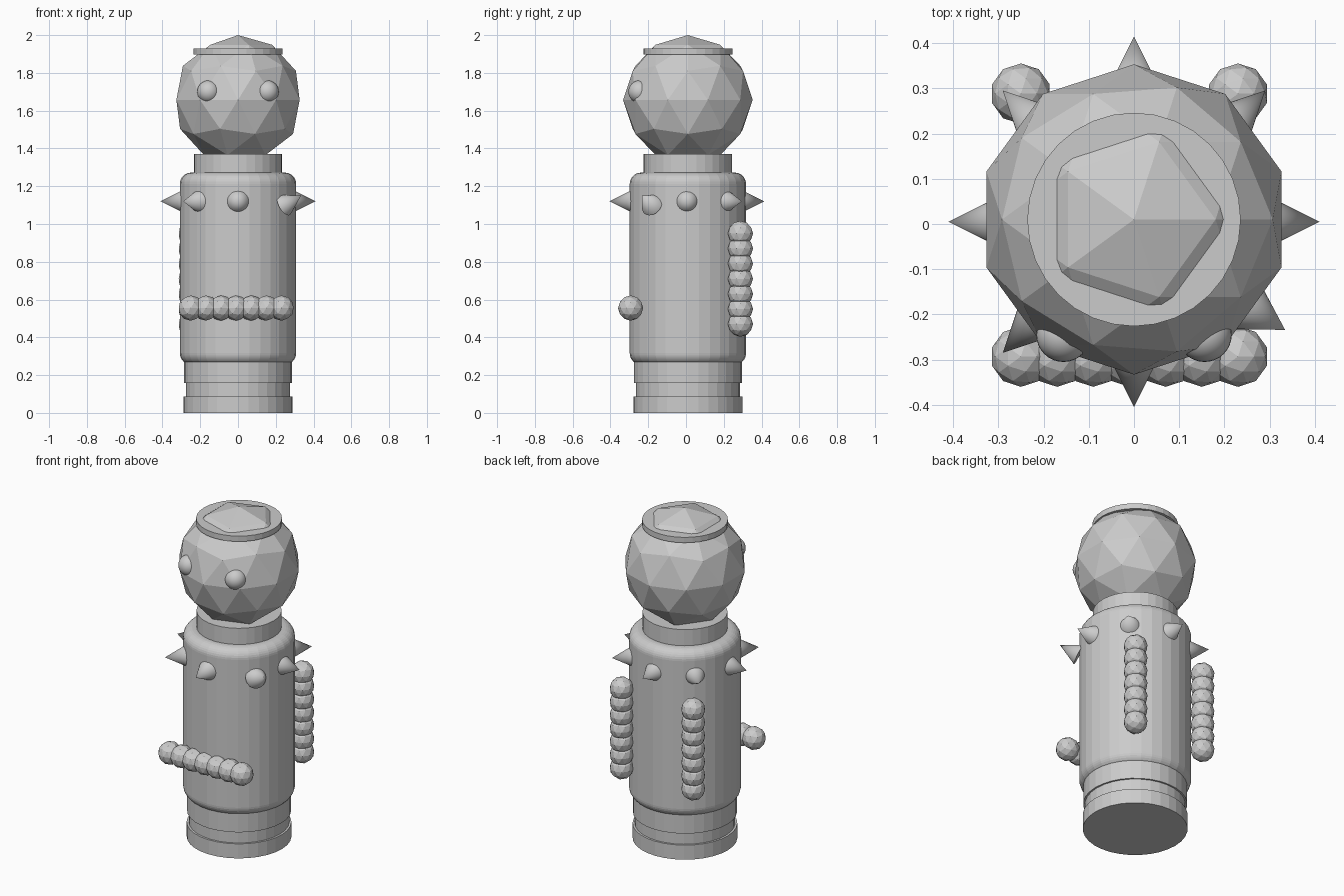
import bpy, math
from mathutils import Vector

if "Cube" in bpy.data.objects:
    bpy.data.objects.remove(bpy.data.objects["Cube"])

CY = 0.01  # axis of the body in y


def disc(name, r, z0, z1):
    """Upright 32-sided cylinder between two heights."""
    bpy.ops.mesh.primitive_cylinder_add(vertices=32, radius=r, depth=z1 - z0,
                                        location=(0, CY, (z0 + z1) / 2))
    ob = bpy.context.object
    ob.name = name
    return ob


def ball(name, r, loc):
    """Low-poly faceted ball."""
    bpy.ops.mesh.primitive_ico_sphere_add(subdivisions=2, radius=r, location=loc)
    bpy.context.object.name = name


def spike(name, base, tip):
    """Smooth cone from a base centre to a tip."""
    base, tip = Vector(base), Vector(tip)
    d = tip - base
    bpy.ops.mesh.primitive_cone_add(vertices=32, radius1=0.06, radius2=0,
                                    depth=d.length, location=(base + tip) / 2,
                                    rotation=d.to_track_quat('Z', 'Y').to_euler())
    bpy.context.object.name = name
    bpy.ops.object.shade_smooth_by_angle(angle=math.radians(40))


def chain(name, start, step, count=7):
    """Row of overlapping balls."""
    for i in range(count):
        ball(f"{name}_{i + 1}", 0.067, Vector(start) + i * Vector(step))


# stepped base
disc("base_foot", 0.288, 0.0, 0.088)
disc("base_groove", 0.276, 0.08, 0.16)
disc("base_collar", 0.286, 0.157, 0.35)

# rounded body
body = disc("body", 0.308, 0.256, 1.272)
bev = body.modifiers.new("round_edges", 'BEVEL')
bev.width = 0.06
bev.segments = 8
bev.limit_method = 'ANGLE'
bev.angle_limit = math.radians(45)

# neck, head and brim
disc("neck", 0.234, 1.2, 1.37)
ball("head", 0.343, (0, CY, 1.657))
disc("head_brim", 0.236, 1.897, 1.93)

# eyes
for side, label in ((-1, "left"), (1, "right")):
    bpy.ops.mesh.primitive_uv_sphere_add(segments=32, ring_count=16, radius=0.06,
                                         location=(side * 0.156, -0.245, 1.70))
    bpy.context.object.name = f"eye_{label}"
    bpy.ops.object.shade_smooth()

# ring of spikes; the front right one is tilted
for i in range(8):
    a = i * math.pi / 4
    c, s = math.cos(a), math.sin(a)
    if i == 7:
        spike("spike_tilted", (0.245, -0.18, 1.10), (0.334, -0.234, 1.15))
    else:
        spike(f"spike_{i + 1}", (c * 0.29, s * 0.29 + CY / 2, 1.12),
              (c * 0.41, s * 0.41 + CY / 2, 1.12))

# bead chains: one across the front, two down the back
chain("front_beads", (-0.25, -0.293, 0.555), (0.08, 0, 0))
chain("back_left_beads", (-0.25, 0.288, 0.47), (0, 0, 0.08))
chain("back_right_beads", (0.23, 0.288, 0.47), (0, 0, 0.08))
